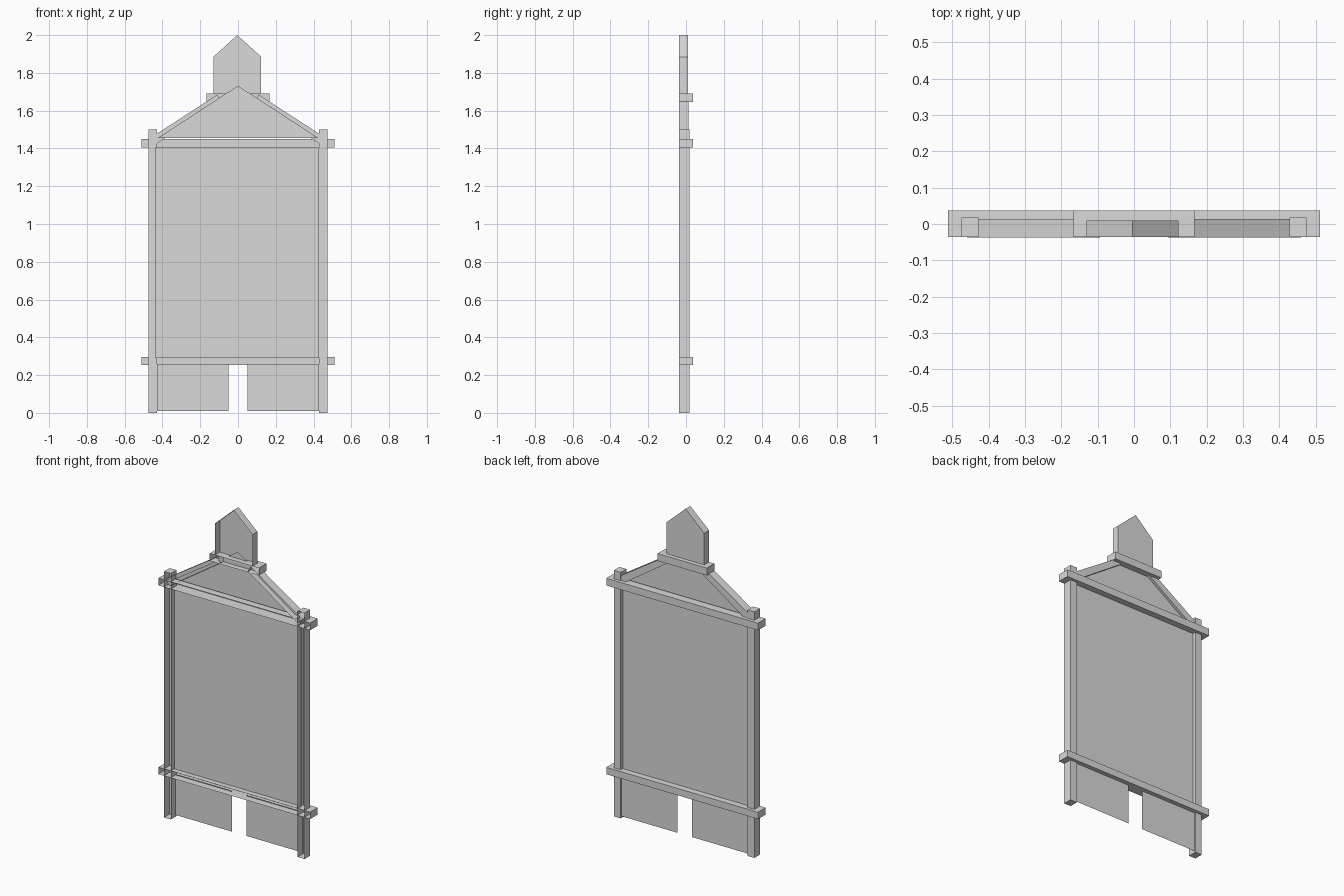
import bpy, bmesh

if "Cube" in bpy.data.objects:
    bpy.data.objects.remove(bpy.data.objects["Cube"])

FRONT = -0.036
grey = bpy.data.materials.new("plain_grey")
grey.diffuse_color = (0.7, 0.7, 0.7, 1)
grey.use_nodes = True
grey.node_tree.nodes["Principled BSDF"].inputs["Base Color"].default_value = grey.diffuse_color


def finish(name, bm):
    me = bpy.data.meshes.new(name)
    bm.to_mesh(me)
    bm.free()
    me.materials.append(grey)
    ob = bpy.data.objects.new(name, me)
    bpy.context.collection.objects.link(ob)
    return ob


def sheet(name, pts, y):
    """Flat plate from an x-z outline."""
    bm = bmesh.new()
    f = bm.faces.new([bm.verts.new((x, y, z)) for x, z in pts])
    f.normal_update()
    if f.normal.y > 0:
        f.normal_flip()
    return finish(name, bm)


def shell(name, pts, back, front=FRONT):
    """Prism from an x-z outline, hollow and open at the front."""
    bm = bmesh.new()
    f = bm.faces.new([bm.verts.new((x, front, z)) for x, z in pts])
    ext = bmesh.ops.extrude_face_region(bm, geom=[f], use_keep_orig=True)
    moved = [g for g in ext["geom"] if isinstance(g, bmesh.types.BMVert)]
    bmesh.ops.translate(bm, vec=(0, back - front, 0), verts=moved)
    bmesh.ops.recalc_face_normals(bm, faces=bm.faces[:])
    caps = [g for g in bm.faces
            if all(abs(v.co.y - front) < 1e-5 for v in g.verts)]
    bmesh.ops.delete(bm, geom=caps, context='FACES_ONLY')
    return finish(name, bm)


def rect(x0, x1, z0, z1):
    return [(x0, z0), (x1, z0), (x1, z1), (x0, z1)]


def flip(pts):
    return [(-x, z) for x, z in pts]


# Posts, rafters and lower leg plates on both sides
post = rect(-0.474, -0.428, 0.0, 1.5)
rafter = [(-0.46, 1.458), (-0.11, 1.685), (-0.093, 1.652), (-0.437, 1.42)]
leg = rect(-0.43, -0.049, 0.01, 0.258)
for side, turn in (("left", lambda p: p), ("right", flip)):
    shell(side + "_post", turn(post), 0.018)
    shell(side + "_rafter", turn(rafter), 0.014, -0.037)
    sheet(side + "_leg_plate", turn(leg), 0.01)

# Cross beams and the ledge under the turret
shell("bottom_beam", rect(-0.512, 0.512, 0.254, 0.296), 0.037)
shell("top_beam", rect(-0.512, 0.512, 1.405, 1.449), 0.037)
shell("turret_ledge", rect(-0.166, 0.166, 1.647, 1.692), 0.037)

# Pointed turret
shell("turret", [(-0.13, 1.692), (0.123, 1.692), (0.123, 1.885),
                 (-0.004, 2.0), (-0.13, 1.885)], 0.01)

# Wall, gable and the rectangle on the back of the wall
sheet("main_panel", rect(-0.437, 0.43, 0.29, 1.405), -0.002)
sheet("gable_panel", [(-0.425, 1.455), (0.425, 1.455), (0, 1.732)], -0.002)
sheet("back_plate", rect(-0.267, 0.232, 0.515, 1.23), 0.003)
